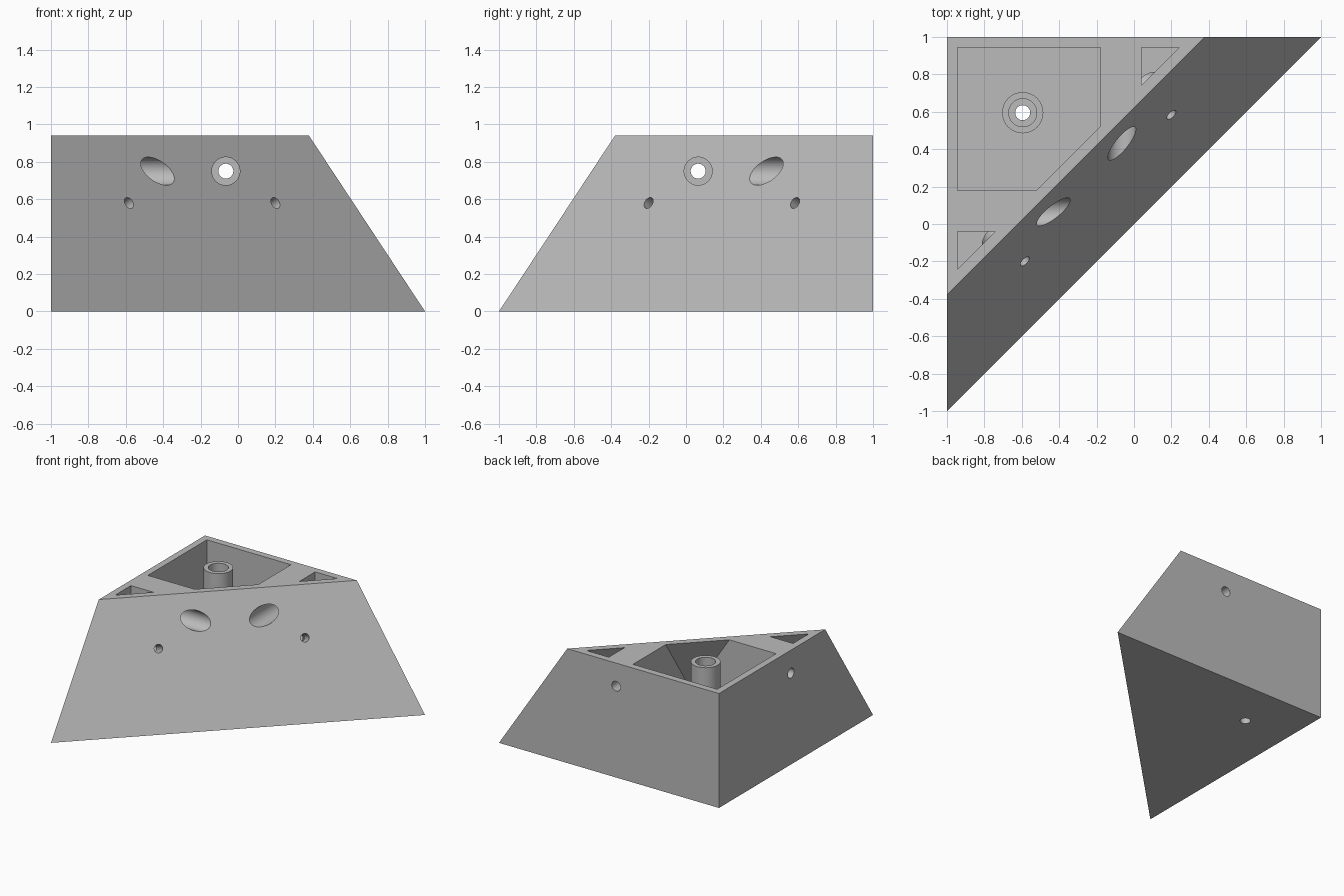
import bpy, bmesh
from mathutils import Vector

cube = bpy.data.objects.get("Cube")
if cube:
    bpy.data.objects.remove(cube, do_unlink=True)

HEIGHT, SLOPE, FLOOR, WALL = 0.94, 0.66, 0.06, 0.08
SLANT = Vector((1, -1, SLOPE)).normalized()   # outward normal of the leaning face

grey = bpy.data.materials.new("light_grey")
grey.use_nodes = True
colour = (0.5, 0.5, 0.5, 1)
grey.diffuse_color = colour
grey.node_tree.nodes["Principled BSDF"].inputs["Base Color"].default_value = colour


def make(name, bm):
    bmesh.ops.recalc_face_normals(bm, faces=bm.faces)
    mesh = bpy.data.meshes.new(name)
    bm.to_mesh(mesh)
    bm.free()
    mesh.materials.append(grey)
    ob = bpy.data.objects.new(name, mesh)
    bpy.context.collection.objects.link(ob)
    return ob


def slanted_block(name, lo, hi, inset=0.0):
    """Box trimmed by a plane parallel to the leaning face."""
    bm = bmesh.new()
    bmesh.ops.create_cube(bm, size=1)
    for v in bm.verts:
        v.co = [(a + b) / 2 + c * (b - a) for a, b, c in zip(lo, hi, v.co)]
    cut = bmesh.ops.bisect_plane(bm, geom=bm.verts[:] + bm.edges[:] + bm.faces[:],
                                 plane_co=(0, inset, 0), plane_no=SLANT, clear_outer=True)
    bmesh.ops.remove_doubles(bm, verts=bm.verts, dist=1e-5)
    bmesh.ops.holes_fill(bm, edges=[e for e in bm.edges if e.is_boundary])
    return make(name, bm)


def cylinder(name, start, end, radius):
    start, end = Vector(start), Vector(end)
    axis = end - start
    bm = bmesh.new()
    bmesh.ops.create_cone(bm, cap_ends=True, segments=48, radius1=radius,
                          radius2=radius, depth=axis.length)
    bmesh.ops.rotate(bm, verts=bm.verts, matrix=axis.to_track_quat('Z', 'Y').to_matrix())
    bmesh.ops.translate(bm, verts=bm.verts, vec=(start + end) / 2)
    return make(name, bm)


def mirrored(p):
    """Reflect across the diagonal symmetry plane."""
    return Vector((-p[1], -p[0], p[2]))


def combine(target, tool, operation):
    mod = target.modifiers.new(tool.name, 'BOOLEAN')
    mod.operation, mod.solver, mod.object = operation, 'EXACT', tool
    bpy.context.view_layer.objects.active = target
    bpy.ops.object.modifier_apply(modifier=mod.name)
    bpy.data.objects.remove(tool, do_unlink=True)


# Wedge body
body = slanted_block("corner_block", (-1, -1, 0), (1, 1, HEIGHT))

# Open pockets: one in the corner, one at each end
pockets = [((-0.945, 0.18, FLOOR), (-0.18, 0.945, 1.2)),
           ((0.04, -1, FLOOR), (1, 0.945, 1.2)),
           ((-0.945, -1, FLOOR), (1, -0.04, 1.2))]
for lo, hi in pockets:
    combine(body, slanted_block("pocket", lo, hi, WALL), 'DIFFERENCE')

# Screw post and the bosses behind the leaning face
post = Vector((-0.595, 0.595, 0))
up = Vector((0, 0, 1))
combine(body, cylinder("screw_post", post + up * FLOOR / 2, post + up * HEIGHT, 0.11), 'UNION')
pin = Vector((0.2, 0.583, 0.58))
for flip in (Vector, mirrored):
    boss = cylinder("boss", flip(pin - SLANT * 0.025), flip(pin - SLANT * 0.234), 0.105)
    combine(body, boss, 'UNION')

# Pin holes and counterbored screw holes
bolt = Vector((-0.065, 0, 0.75))
back = Vector((0, 1, 0))
for flip in (Vector, mirrored):
    holes = [(pin + SLANT * 0.1, pin - SLANT * 0.3, 0.032),
             (bolt - back, bolt + back * 0.8, 0.075),
             (bolt, bolt + back * 1.2, 0.04)]
    for start, end, radius in holes:
        combine(body, cylinder("hole", flip(start), flip(end), radius), 'DIFFERENCE')
combine(body, cylinder("bore", post + up * 0.2, post + up * 1.2, 0.075), 'DIFFERENCE')
combine(body, cylinder("hole", post - up * 0.2, post + up, 0.04), 'DIFFERENCE')

# Smooth round walls, sharp edges elsewhere
bpy.ops.object.select_all(action='DESELECT')
body.select_set(True)
bpy.context.view_layer.objects.active = body
bpy.ops.object.shade_smooth_by_angle(angle=0.5)
